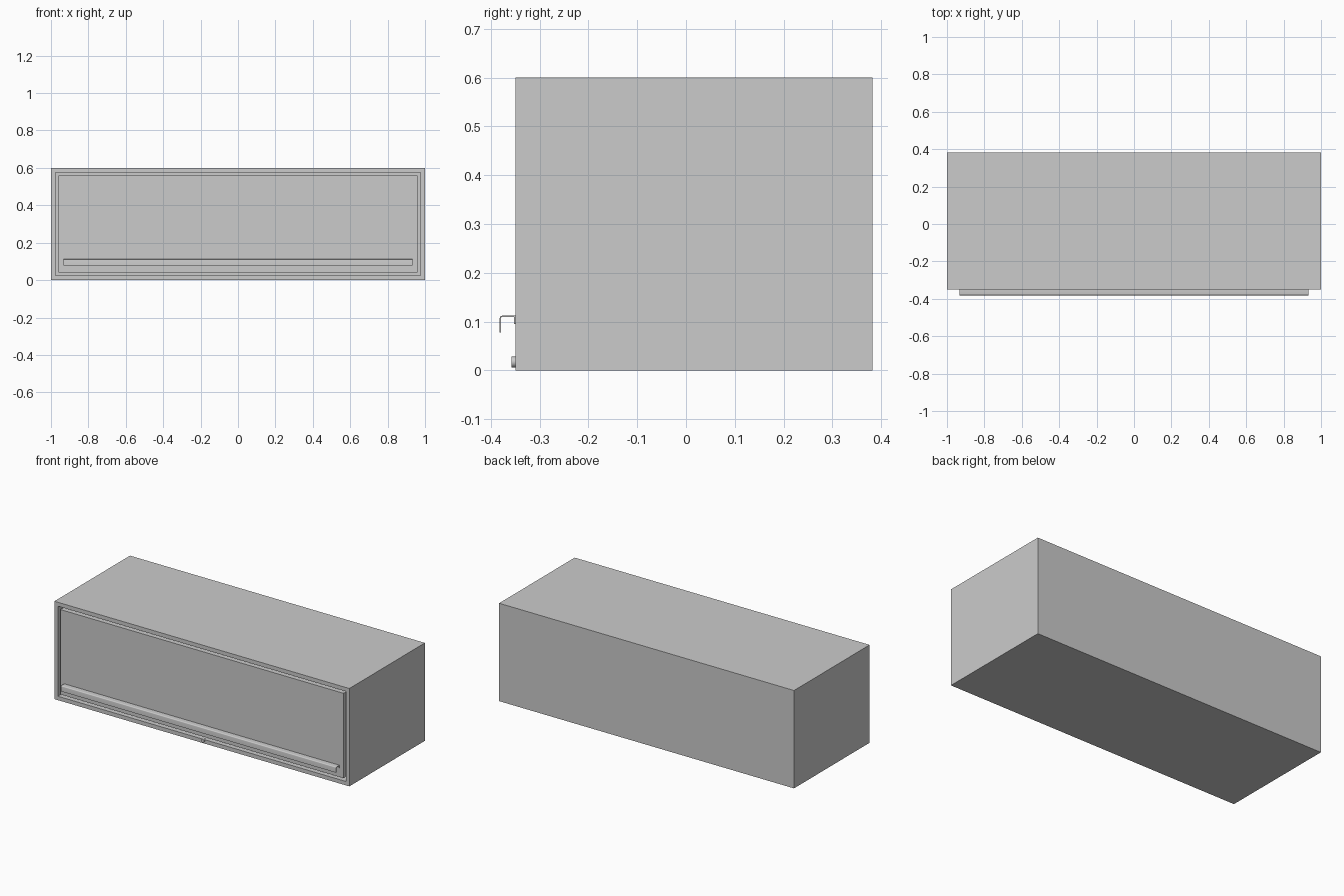
import bpy, bmesh, math
from mathutils import Matrix, Vector

if "Cube" in bpy.data.objects:
    bpy.data.objects.remove(bpy.data.objects["Cube"])

FRONT, BACK = -0.35, 0.382


def make_object(name, bm):
    bmesh.ops.recalc_face_normals(bm, faces=bm.faces)
    mesh = bpy.data.meshes.new(name)
    bm.to_mesh(mesh)
    bm.free()
    obj = bpy.data.objects.new(name, mesh)
    bpy.context.collection.objects.link(obj)
    return obj


def box(name, x0, x1, y0, y1, z0, z1):
    bm = bmesh.new()
    size = Matrix.Diagonal((x1 - x0, y1 - y0, z1 - z0, 1))
    centre = Matrix.Translation(((x0 + x1) / 2, (y0 + y1) / 2, (z0 + z1) / 2))
    bmesh.ops.create_cube(bm, size=1, matrix=centre @ size)
    return make_object(name, bm)


def extrude_x(name, profile, x0, x1):
    bm = bmesh.new()
    face = bm.faces.new([bm.verts.new((x0, y, z)) for y, z in profile])
    ext = bmesh.ops.extrude_face_region(bm, geom=[face])
    verts = [g for g in ext["geom"] if isinstance(g, bmesh.types.BMVert)]
    bmesh.ops.translate(bm, verts=verts, vec=(x1 - x0, 0, 0))
    return make_object(name, bm)


def cylinder_y(name, x, z, radius, y0, y1, sides=32):
    bm = bmesh.new()
    place = Matrix.Translation((x, (y0 + y1) / 2, z)) @ Matrix.Rotation(math.pi / 2, 4, 'X')
    bmesh.ops.create_cone(bm, cap_ends=True, segments=sides, radius1=radius,
                          radius2=radius, depth=y1 - y0, matrix=place)
    return make_object(name, bm)


def smooth(obj):
    bpy.ops.object.select_all(action='DESELECT')
    obj.select_set(True)
    bpy.context.view_layer.objects.active = obj
    bpy.ops.object.shade_smooth_by_angle(angle=math.radians(35))


# Cabinet shell: a box hollowed through the front opening
shell = box("cabinet_shell", -1, 1, FRONT, BACK, 0, 0.6)
bm = bmesh.new()
bm.from_mesh(shell.data)
front = min(bm.faces, key=lambda f: f.calc_center_median().y)
bmesh.ops.inset_region(bm, faces=[front], thickness=0.034)
ext = bmesh.ops.extrude_face_region(bm, geom=[front])
bmesh.ops.delete(bm, geom=[front], context='FACES_ONLY')
verts = [g for g in ext["geom"] if isinstance(g, bmesh.types.BMVert)]
bmesh.ops.translate(bm, verts=verts, vec=Vector((0, BACK - FRONT - 0.034, 0)))
bmesh.ops.recalc_face_normals(bm, faces=bm.faces)
bm.to_mesh(shell.data)
bm.free()

# Flush door with a narrow gap all round
box("door", -0.96, 0.96, FRONT, FRONT + 0.03, 0.04, 0.56)

# Folded sheet handle: short mounting leg, shelf and longer hanging lip
t, r, top, lip = 0.003, 0.005, 0.112, -0.382
arc = [(math.cos(a), math.sin(a)) for a in (math.pi / 2 + i * math.pi / 8 for i in range(5))]
outer = [(lip + r + r * c, top - r + r * s) for c, s in arc]
inner = [(lip + r + (r - t) * c, top - r + (r - t) * s) for c, s in reversed(arc)]
profile = ([(FRONT, 0.095), (FRONT, top)] + outer + [(lip, 0.078), (lip + t, 0.078)]
           + inner + [(FRONT - t, top - t), (FRONT - t, 0.095)])
smooth(extrude_x("door_handle", profile, -0.933, 0.933))

# Lock barrel with a keyhole slot
lock = cylinder_y("lock_barrel", 0.01, 0.017, 0.011, FRONT - 0.008, FRONT + 0.01)
slot = box("lock_slot_cutter", 0.0085, 0.0115, FRONT - 0.02, FRONT - 0.004, 0.011, 0.023)
slot.hide_render = True
slot.hide_set(True)
cut = lock.modifiers.new("keyhole", 'BOOLEAN')
cut.operation = 'DIFFERENCE'
cut.solver = 'EXACT'
cut.object = slot
smooth(lock)
